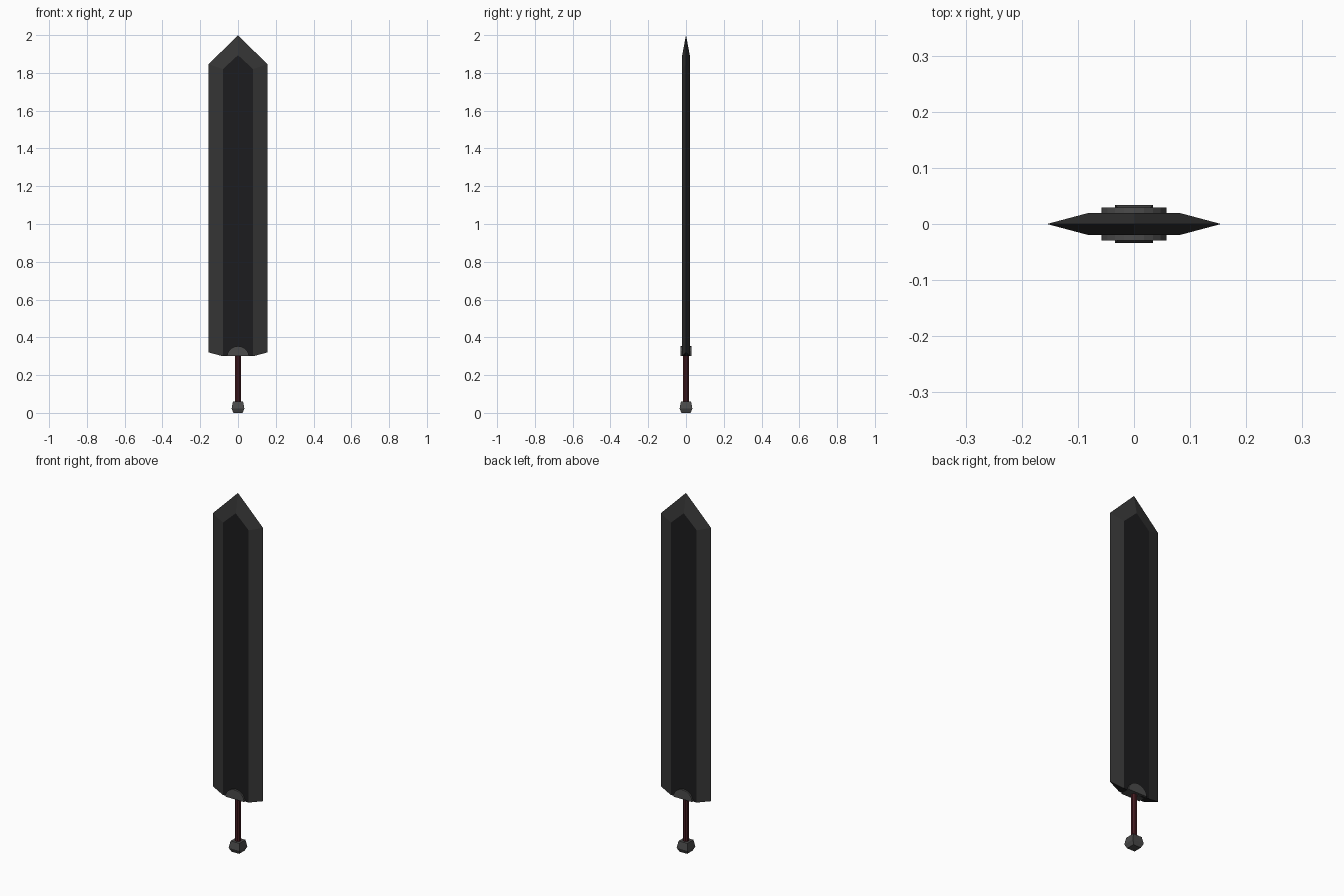
import bpy, bmesh, math

if "Cube" in bpy.data.objects:
    bpy.data.objects.remove(bpy.data.objects["Cube"])


def material(name, r, g, b):
    m = bpy.data.materials.new(name)
    m.diffuse_color = (r, g, b, 1)
    m.use_nodes = True
    m.node_tree.nodes["Principled BSDF"].inputs["Base Color"].default_value = m.diffuse_color
    return m


def make_object(name, bm, *mats):
    bmesh.ops.recalc_face_normals(bm, faces=bm.faces)
    mesh = bpy.data.meshes.new(name)
    bm.to_mesh(mesh)
    bm.free()
    for m in mats:
        mesh.materials.append(m)
    ob = bpy.data.objects.new(name, mesh)
    bpy.context.collection.objects.link(ob)
    return ob


def loft(name, rings, mat):
    """Closed solid through rings of equal point count."""
    bm = bmesh.new()
    loops = [[bm.verts.new(p) for p in ring] for ring in rings]
    n = len(loops[0])
    for a, b in zip(loops, loops[1:]):
        for i in range(n):
            j = (i + 1) % n
            bm.faces.new((a[i], a[j], b[j], b[i]))
    bm.faces.new(loops[0])
    bm.faces.new(loops[-1])
    return make_object(name, bm, mat)


def ring(radius, z, sides, turn=0.0):
    return [(radius * math.cos(turn + math.tau * i / sides),
             radius * math.sin(turn + math.tau * i / sides), z) for i in range(sides)]


black = material("blade_black", 0.012, 0.012, 0.013)
edge = material("edge_dark", 0.035, 0.035, 0.035)
metal = material("fitting_grey", 0.07, 0.07, 0.07)
red = material("grip_red", 0.06, 0.012, 0.016)

# Blade: raised black core on both faces, bevelled down to a sharp outline
outer = [(-0.155, 0.32), (-0.155, 1.846), (0, 2.0), (0.155, 1.846), (0.155, 0.32)]
inner = [(-0.08, 0.30), (-0.08, 1.82), (0, 1.894), (0.08, 1.82), (0.08, 0.30)]
bm = bmesh.new()
rim = [bm.verts.new((x, 0, z)) for x, z in outer]
cores = []
for y in (-0.02, 0.02):
    core = [bm.verts.new((x, y, z)) for x, z in inner]
    bm.faces.new(core)
    for i in range(4):
        f = bm.faces.new((core[i], core[i + 1], rim[i + 1], rim[i]))
        f.material_index = 1
    cores.append(core)
front, back = cores
bm.faces.new((front[0], front[4], back[4], back[0]))
for i in (0, 4):
    bm.faces.new((rim[i], front[i], back[i]))
make_object("blade", bm, black, edge)

# Collar: half disc clasping the base of the blade
arc = [(0.058 * math.cos(math.pi * i / 10), 0.30 + 0.053 * math.sin(math.pi * i / 10))
       for i in range(11)]
loft("collar", [[(x, y, z) for x, z in arc] for y in (-0.029, 0.029)], metal)

# Grip
loft("grip", [ring(0.016, 0.05, 8, math.pi / 8), ring(0.016, 0.305, 8, math.pi / 8)], red)

# Pommel: square block tapered at both ends
profile = [(0.024, 0.0), (0.034, 0.022), (0.027, 0.06)]
loft("pommel", [ring(r * math.sqrt(2), z, 4, math.pi / 4) for r, z in profile], metal)
